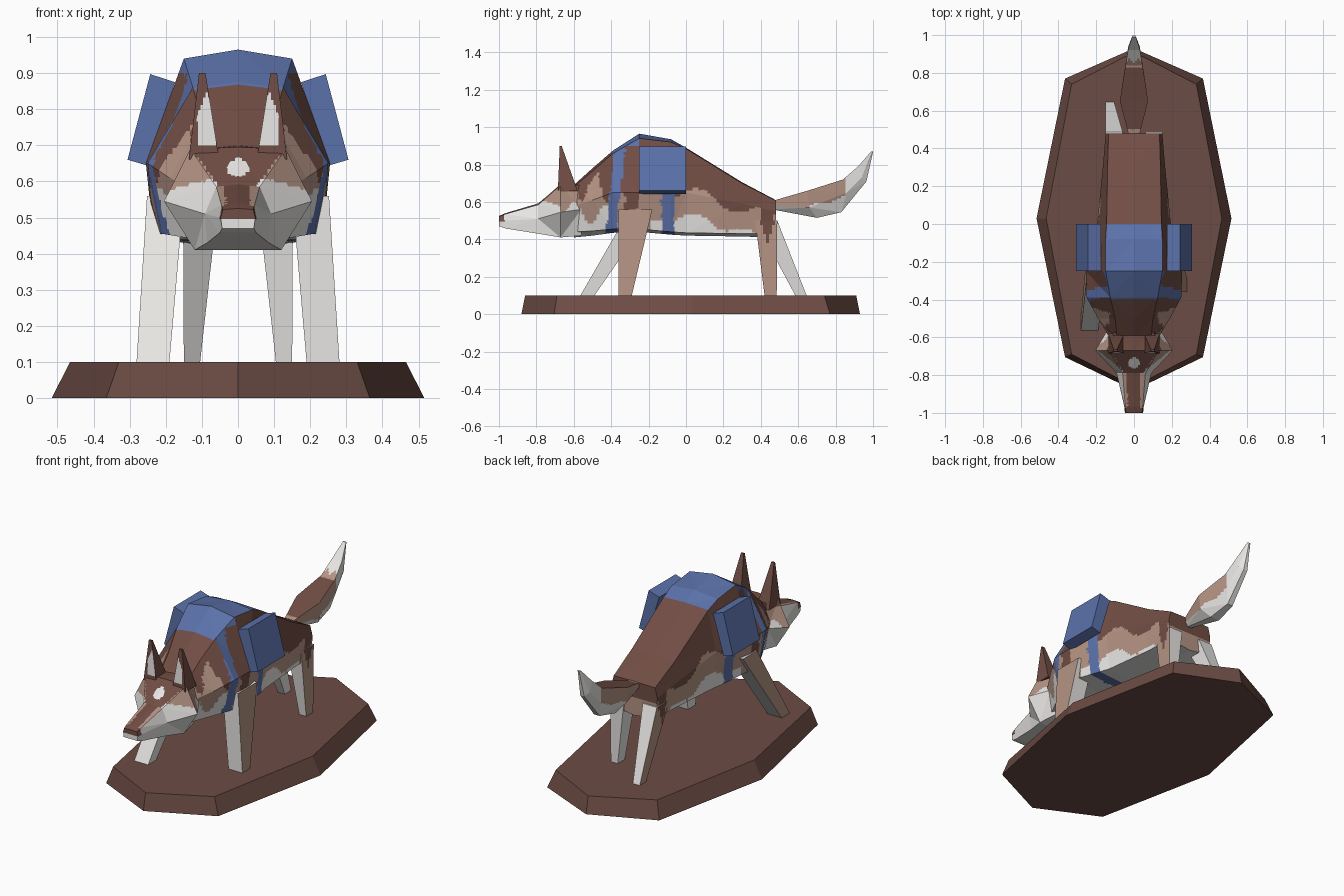
import bpy, bmesh
from math import sin
from mathutils import Vector

if "Cube" in bpy.data.objects:
    bpy.data.objects.remove(bpy.data.objects["Cube"])

MATS = []
for name, col in [("dark_brown", (.165, .075, .058)), ("tan", (.46, .295, .23)),
                  ("off_white", (.80, .79, .77)), ("blue", (.105, .165, .40)),
                  ("base_brown", (.150, .072, .058))]:
    m = bpy.data.materials.new(name)
    m.diffuse_color = (*col, 1)
    m.use_nodes = True
    m.node_tree.nodes["Principled BSDF"].inputs["Base Color"].default_value = m.diffuse_color
    MATS.append(m)
BROWN, TAN, WHITE, BLUE, BASE = range(5)


def loft(name, rings, paint, step=.016):
    """Skin closed rings, slice the flat faces into cells, colour them by rule."""
    bm = bmesh.new()
    vs = [[bm.verts.new(p) for p in r] for r in rings]
    n = len(vs[0])
    for a, b in zip(vs, vs[1:]):
        for i in range(n):
            j = (i + 1) % n
            bm.faces.new((a[i], a[j], b[j], b[i]))
    bm.faces.new(vs[0])
    bm.faces.new(vs[-1])
    bmesh.ops.recalc_face_normals(bm, faces=bm.faces)
    if callable(paint):
        bmesh.ops.triangulate(bm, faces=bm.faces)
        for ax in range(3):
            c = [v.co[ax] for v in bm.verts]
            t, end = min(c) + step * .63, max(c)
            while t < end:
                co, no = Vector(), Vector()
                co[ax], no[ax] = t, 1
                bmesh.ops.bisect_plane(bm, geom=bm.verts[:] + bm.edges[:] + bm.faces[:],
                                       plane_co=co, plane_no=no, dist=1e-5)
                t += step
    for f in bm.faces:
        if callable(paint):
            p = f.calc_center_median()
            s = 1 if p.x >= 0 else -1
            f.material_index = paint(abs(p.x), p.y, p.z, f.normal.x * s, f.normal)
        else:
            f.material_index = paint
    me = bpy.data.meshes.new(name)
    bm.to_mesh(me)
    bm.free()
    for m in MATS:
        me.materials.append(m)
    ob = bpy.data.objects.new(name, me)
    bpy.context.collection.objects.link(ob)
    return ob


def mirrored(y, half):
    """Ring at y from a half profile of (x, z) points."""
    return [(x, y, z) for x, z in half] + [(-x, y, z) for x, z in reversed(half) if x > 0]


def rect(x0, x1, y0, y1, z, s=1):
    return [(s * x0, y0, z), (s * x1, y0, z), (s * x1, y1, z), (s * x0, y1, z)]


# Base: bevelled octagon
def octagon(pts, z):
    return [(x, y, z) for x, y in pts] + [(-x, y, z) for x, y in reversed(pts) if x > 0]

loft("base", [octagon([(0, .93), (.365, .77), (.516, .03), (.365, -.705), (0, -.88)], 0),
              octagon([(0, .91), (.33, .74), (.465, .03), (.33, -.69), (0, -.86)], .1)], BASE)


# Body with painted coat, blanket and straps
def coat(x, y, z, out, n):
    if -.4 < y < 0 and n.z > .5 and x < .152:
        return BLUE                                   # blanket
    if abs(y + .40 - (z - .45) * .11) < .028 and z < .9:
        return BLUE                                   # chest strap
    if y < -.25 and y > -.40 and z > .90 + .1 * (y + .25):
        return BLUE
    if abs(y + .10) < .033 and (z < .68 or n.z < -.6):
        return BLUE                                   # girth strap
    if n.z < -.7:
        return WHITE
    if y < -.36:                                      # neck stripes
        if z > .70 + .10 * sin(48 * y) or (n.z > .4 and x < .13):
            return BROWN
        return TAN if z > .53 + .05 * sin(40 * y) else WHITE
    if y < -.12:                                      # shoulder
        if abs(y + .29 - (z - .6) * .2) < .035 and z > .45:
            return BROWN
        if z > .70 + .09 * sin(26 * y):
            return BROWN
        return TAN if z > .50 or y < -.19 else WHITE
    if n.z > .6 and x < .15 and y < .46:
        return BROWN                                  # back
    if abs(y - .435) < .035 and z > .38:
        return BROWN                                  # haunch stripe
    if z > .655 - .3 * max(y, 0) + .035 * sin(19 * y):
        return BROWN
    if y > .485:
        return TAN if z > .52 else WHITE
    return TAN if z > .53 - .3 * max(y, 0) + .025 * sin(24 * y) else WHITE

body = [(-.60, .69, .09, .68, .13, .58, .10, .44, .41),
        (-.50, .78, .10, .765, .19, .61, .15, .445, .42),
        (-.39, .875, .125, .86, .25, .65, .21, .455, .435),
        (-.25, .965, .15, .94, .255, .65, .235, .455, .44),
        (-.08, .935, .15, .92, .22, .65, .20, .44, .425),
        (0, .89, .145, .885, .195, .65, .18, .435, .42),
        (.30, .705, .14, .70, .165, .59, .15, .43, .415),
        (.48, .61, .135, .608, .15, .55, .14, .43, .41)]
loft("body", [mirrored(y, [(0, a), (b, c), (d, e), (f, g), (0, h)])
              for y, a, b, c, d, e, f, g, h in body], coat)


# Head and muzzle
def face(x, y, z, out, n):
    if (x / .03) ** 2 + ((y + .735) / .028) ** 2 < 1 and n.z > .3:
        return WHITE                                  # forehead spot
    if y < -.97:
        return BROWN if z > .495 else WHITE           # nose
    if n.z < -.2:
        return WHITE
    if y < -.79:
        return BROWN if n.z > .6 and x < .034 else TAN if n.z > .6 else WHITE
    if y < -.67:
        if n.z > .3 and x < .04 + (z - .57) * .75:
            return BROWN
        return TAN if z > .60 - .25 * (x - .1) else WHITE
    if n.z > .7 or z > .655:
        return BROWN
    return TAN if z > .57 + .03 * sin(60 * y) else WHITE

head = [(-.56, .70, .10, .69, .14, .56, .10, .42),
        (-.67, .695, .132, .69, .205, .545, .12, .41),
        (-.79, .592, .06, .585, .092, .51, .085, .43),
        (-.965, .54, .046, .535, .052, .50, .05, .458),
        (-1.0, .525, .042, .522, .048, .50, .044, .47)]
loft("head", [mirrored(y, [(0, a), (b, c), (d, e), (f, g)])
              for y, a, b, c, d, e, f, g in head], face, .01)


# Ears with pale insides
def ear_paint(x, y, z, out, n):
    inner = n.y < -.5 and z > .70 and abs(x - .087) < .026 * min(1, max(0, .85 - z) / .07)
    return WHITE if inner else BROWN


# Legs: tan outside, white inside; haunch patch on the rear pair
def leg_paint(x, y, z, out, n):
    if out > .6:
        if .40 < y < .47 and z > .38 + 3 * abs(y - .435):
            return BROWN
        return TAN
    return WHITE

for s, side in ((1, "right"), (-1, "left")):
    loft(f"{side}_ear", [rect(.052, .136, -.685, -.58, .66, s),
                         rect(.09, .108, -.675, -.665, .90, s)], ear_paint, .007)
    # Saddle bags, leaning outward at the bottom
    prof = [(.175, .875), (.243, .897), (.306, .66), (.245, .642)]
    loft(f"{side}_saddle_bag", [[(s * x, y, z) for x, z in prof] for y in (-.25, 0)], BLUE)
    fwd = s < 0
    loft(f"{side}_front_leg",
         [rect(.15, .252, -.30 if fwd else -.36, -.17 if fwd else -.18, .56, s),
          rect(.19, .281, -.565 if fwd else -.36, -.49 if fwd else -.29, .099, s)], leg_paint)
    loft(f"{side}_hind_leg",
         [rect(.06, .152, .37, .488, .50, s),
          rect(.105, .15, .585 if fwd else .42, .645 if fwd else .485, .099, s)], leg_paint)


# Tail: flat brown top, tan sides, white underside and tip
def tail_paint(x, y, z, out, n):
    if y > .85 + .02 * sin(70 * x):
        return WHITE
    if n.z > .6:
        return BROWN if .5 < y < .83 and x < .072 else TAN
    return TAN if n.z > -.4 and z > .565 + .35 * max(0, y - .65) + .01 * sin(30 * y) else WHITE

tail = [(.46, .605, .46, .58, .46, .56, .025),
        (.65, .66, .66, .57, .70, .515, .075),
        (.84, .72, .86, .65, .83, .545, .045),
        (.92, .79, .94, .73, .965, .71, .032),
        (.99, .87, .995, .87, 1.0, .868, .01)]
loft("tail", [[(-w, a, b), (w, a, b), (w * .95, c, d), (w * .4, e, f), (-w * .4, e, f), (-w * .95, c, d)]
              for a, b, c, d, e, f, w in tail], tail_paint, .012)
